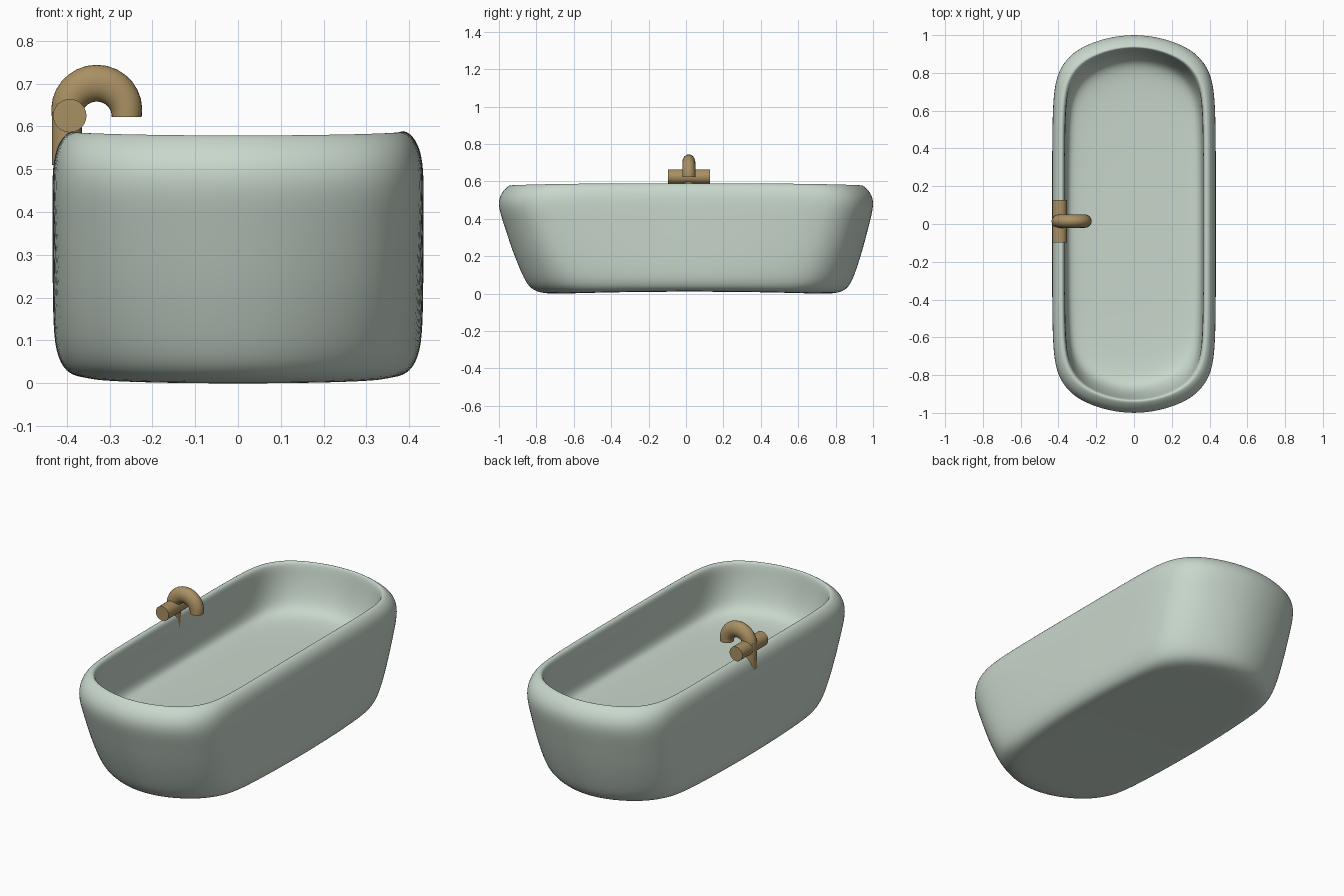
import bpy, bmesh, math

if "Cube" in bpy.data.objects:
    bpy.data.objects.remove(bpy.data.objects["Cube"])


def material(name, rgb):
    m = bpy.data.materials.new(name)
    m.diffuse_color = (*rgb, 1)
    m.use_nodes = True
    m.node_tree.nodes["Principled BSDF"].inputs["Base Color"].default_value = m.diffuse_color
    return m


GREEN = material("pale green enamel", (0.58, 0.68, 0.60))
BRASS = material("brass", (0.40, 0.28, 0.125))


def loft(name, rings, mat, angle=None):
    """Skin a list of closed rings and cap both ends."""
    bm = bmesh.new()
    loops = [[bm.verts.new(p) for p in r] for r in rings]
    n = len(rings[0])
    for a, b in zip(loops, loops[1:]):
        for i in range(n):
            j = (i + 1) % n
            bm.faces.new((a[i], a[j], b[j], b[i]))
    bm.faces.new(loops[0][::-1])
    bm.faces.new(loops[-1])
    bmesh.ops.recalc_face_normals(bm, faces=bm.faces)
    me = bpy.data.meshes.new(name)
    bm.to_mesh(me)
    bm.free()
    me.materials.append(mat)
    ob = bpy.data.objects.new(name, me)
    bpy.context.collection.objects.link(ob)
    bpy.ops.object.select_all(action='DESELECT')
    ob.select_set(True)
    bpy.context.view_layer.objects.active = ob
    if angle is None:
        bpy.ops.object.shade_smooth()
    else:
        bpy.ops.object.shade_smooth_by_angle(angle=math.radians(angle))
    return ob


# Tub: quarter of the plan outline (unit half sizes), mirrored into a full ring
QUARTER = [(1, 0), (1, .3), (.997, .58), (.975, .72), (.92, .81), (.80, .885),
           (.62, .94), (.33, .985), (0, 1.003)]
half = QUARTER + [(-x, y) for x, y in QUARTER[-2::-1]]
PLAN = half + [(x, -y) for x, y in half[-2:0:-1]]


def tub_ring(hx, hy, z, oval=0.0, shift=0.0, outer=True):
    pts = []
    for x, y in PLAN:
        r = math.hypot(x, y)
        k = 1 + oval * (1 / r - 1)          # pull corners towards an ellipse
        px, py = x * k * hx, y * k * hy
        pz = z
        if z > .4:
            pz -= .013 * abs(py) ** 4       # rim dips at the ends
        elif outer and z < .1:
            pz += .015 * (1 - min(1, abs(py) / .75) ** 2)   # slightly hollow base
        pts.append((px, py + shift, pz))
    return pts


rings = [
    # underside and outer wall
    tub_ring(.15, .30, -.003, .5, .02),
    tub_ring(.30, .62, -.003, .5, .02),
    tub_ring(.37, .765, -.003, .45, .02),
    tub_ring(.405, .835, .012, .40, .017),
    tub_ring(.425, .872, .05, .34, .015),
    tub_ring(.433, .902, .12, .26, .012),
    tub_ring(.434, .944, .24, .15, .007),
    tub_ring(.434, .980, .37, .06, .003),
    tub_ring(.434, 1.002, .46),
    tub_ring(.432, 1.005, .515),
    tub_ring(.422, .985, .558),
    # rolled rim
    tub_ring(.402, .955, .584),
    tub_ring(.385, .941, .591),
    tub_ring(.373, .934, .585),
    tub_ring(.366, .928, .565),
    # inner wall and floor
    tub_ring(.365, .917, .50, outer=False),
    tub_ring(.364, .90, .43, .03, outer=False),
    tub_ring(.361, .88, .375, .06, outer=False),
    tub_ring(.352, .85, .338, .10, outer=False),
    tub_ring(.33, .78, .32, .2, outer=False),
    tub_ring(.26, .62, .312, .3, outer=False),
    tub_ring(.13, .30, .31, .4, outer=False),
]
tub = loft("bathtub", rings, GREEN)
sub = tub.modifiers.new("smooth", 'SUBSURF')
sub.levels = sub.render_levels = 2

# Tap, mounted on the left rim
SEG = 24
TY = .015
turn = [2 * math.pi * i / SEG for i in range(SEG)]


def disc(cx, cz, r, z_up, y):
    if z_up:
        return [(cx + r * math.cos(t), y + r * math.sin(t), cz) for t in turn]
    return [(cx + r * math.cos(t), y, cz + r * math.sin(t)) for t in turn]


loft("tap_post", [disc(-.40, z, .035, True, TY) for z in (.51, .655)], BRASS, 40)
loft("tap_handle", [disc(-.393, .625, .039, False, y) for y in (-.097, .127)], BRASS, 40)

# Spout: half-circle arch, slightly thicker at the crown
arch = []
for i in range(17):
    a = math.pi * i / 16
    c, s = math.cos(a), math.sin(a)
    r = .035 + .008 * s
    arch.append([(-.33 + c * (.07 + .009 * s + r * math.cos(t)),
                  TY + .035 * math.sin(t),
                  .622 + s * (.07 + .009 * s + r * math.cos(t))) for t in turn])
loft("tap_spout", arch, BRASS, 40)
